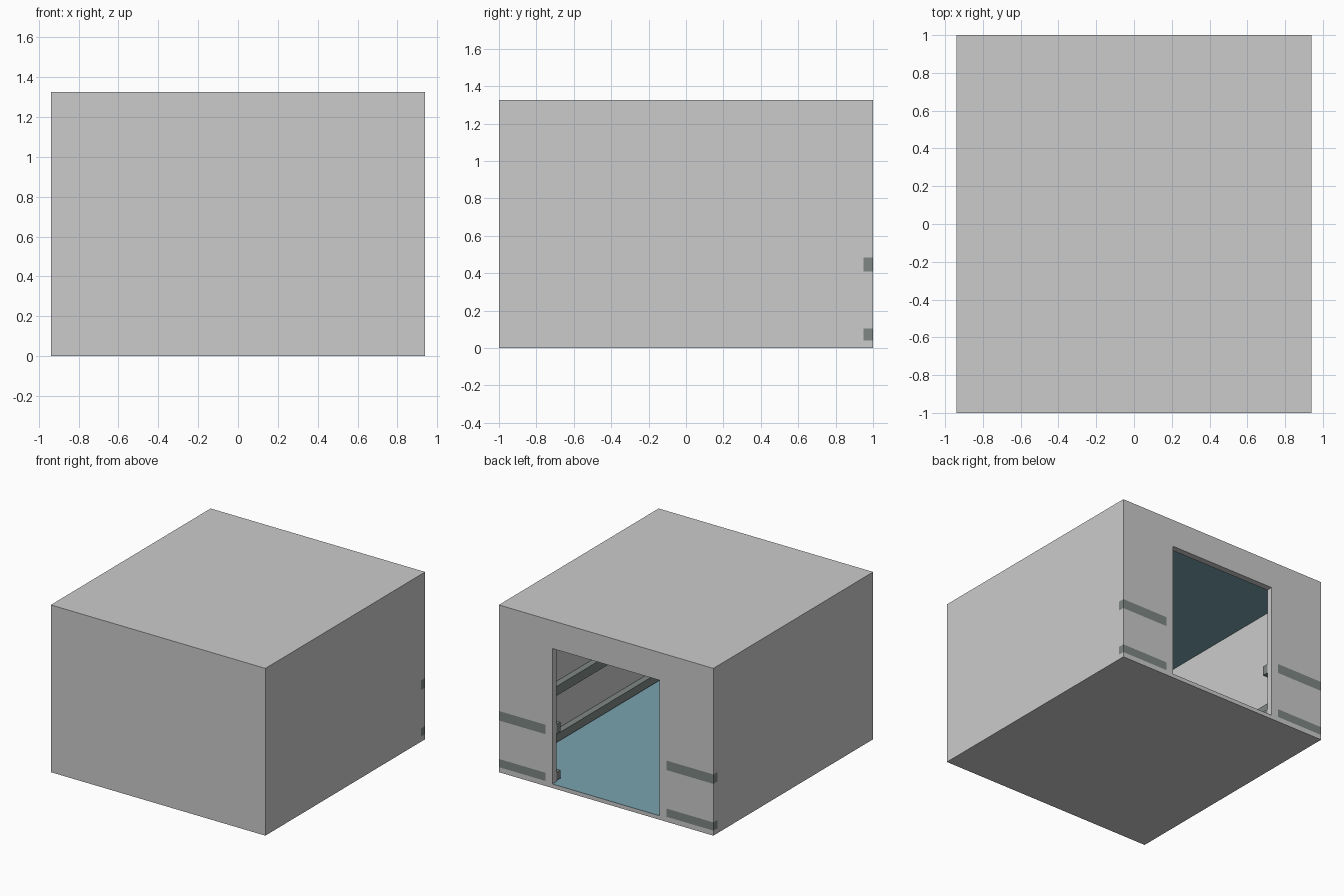
import bpy

if "Cube" in bpy.data.objects:
    bpy.data.objects.remove(bpy.data.objects["Cube"])

W, D, H = 0.94, 1.0, 1.325      # half width, half depth, height
T = 0.05                        # wall thickness
P = 0.05                        # how far the rails stand into the room
FLOOR, CEIL = 0.03, 1.29
BAND = 1.14                     # underside of the wall band
DOOR, POST, DOOR_TOP = 0.47, 0.53, 1.105
RAILS = {"skirting": (0.04, 0.105), "rail": (0.41, 0.485)}


def material(name, rgb):
    m = bpy.data.materials.new(name)
    m.diffuse_color = (*rgb, 1)
    m.use_nodes = True
    m.node_tree.nodes["Principled BSDF"].inputs["Base Color"].default_value = m.diffuse_color
    return m


teal = material("teal", (0.19, 0.36, 0.43))
dark = material("dark_trim", (0.21, 0.245, 0.23))
trim = material("grey_trim", (0.74, 0.74, 0.74))


def box(name, x, y, z, mat=None):
    bpy.ops.mesh.primitive_cube_add(
        size=1, location=[(a + b) / 2 for a, b in (x, y, z)])
    o = bpy.context.object
    o.name = name
    o.scale = [abs(b - a) for a, b in (x, y, z)]
    bpy.ops.object.transform_apply(location=False, rotation=False, scale=True)
    if mat:
        o.data.materials.append(mat)
    return o


def plane(name, z, mat, flip=False):
    bpy.ops.mesh.primitive_plane_add(size=1, location=(0, 0, z))
    o = bpy.context.object
    o.name = name
    o.scale = (2 * (W - T), 2 * (D - T), 1)
    bpy.ops.object.transform_apply(location=False, rotation=False, scale=True)
    if flip:
        o.data.flip_normals()
    o.data.materials.append(mat)


# floor and ceiling slabs with coloured inner surfaces
box("floor_slab", (-W, W), (-D, D), (0, FLOOR))
box("ceiling_slab", (-W, W), (-D, D), (CEIL, H))
plane("floor_surface", FLOOR + 0.002, teal)
plane("ceiling_surface", CEIL - 0.002, teal, True)
box("threshold", (-DOOR, DOOR), (D - T, D), (FLOOR, FLOOR + 0.002), teal)

# front wall and its inner rails
box("front_wall", (-W, W), (-D, T - D), (FLOOR, CEIL))
for name, z in RAILS.items():
    box("front_" + name, (T - W, W - T), (T - D, T + P - D), z, dark)

# back wall band and door header
box("back_band", (-W, W), (D - T, D), (BAND, CEIL), trim)
box("door_header", (-DOOR, DOOR), (D - T, D), (DOOR_TOP, BAND), trim)

for side, s in (("left", -1), ("right", 1)):
    # side wall with rails on the inside
    box(side + "_wall", sorted((s * W, s * (W - T))), (-D, D - T), (FLOOR, CEIL))
    # door post and back panels, with rails running through the back wall
    box(side + "_door_post", sorted((s * DOOR, s * POST)), (D - T, D), (FLOOR, BAND), trim)
    panel_x = sorted((s * POST, s * W))
    bottom = FLOOR
    for name, z in RAILS.items():
        box(f"{side}_{name}", sorted((s * (W - T), s * (W - T - P))),
            (T - D, D - T), z, dark)
        box(f"{side}_back_panel_below_{name}", panel_x, (D - T, D), (bottom, z[0]))
        box(f"{side}_back_{name}", panel_x, (D - T, D), z, dark)
        box(f"{side}_back_inner_{name}", sorted((s * DOOR, s * (W - T))),
            (D - T - P, D - T), z, dark)
        bottom = z[1]
    box(side + "_back_panel_top", panel_x, (D - T, D), (bottom, BAND))
